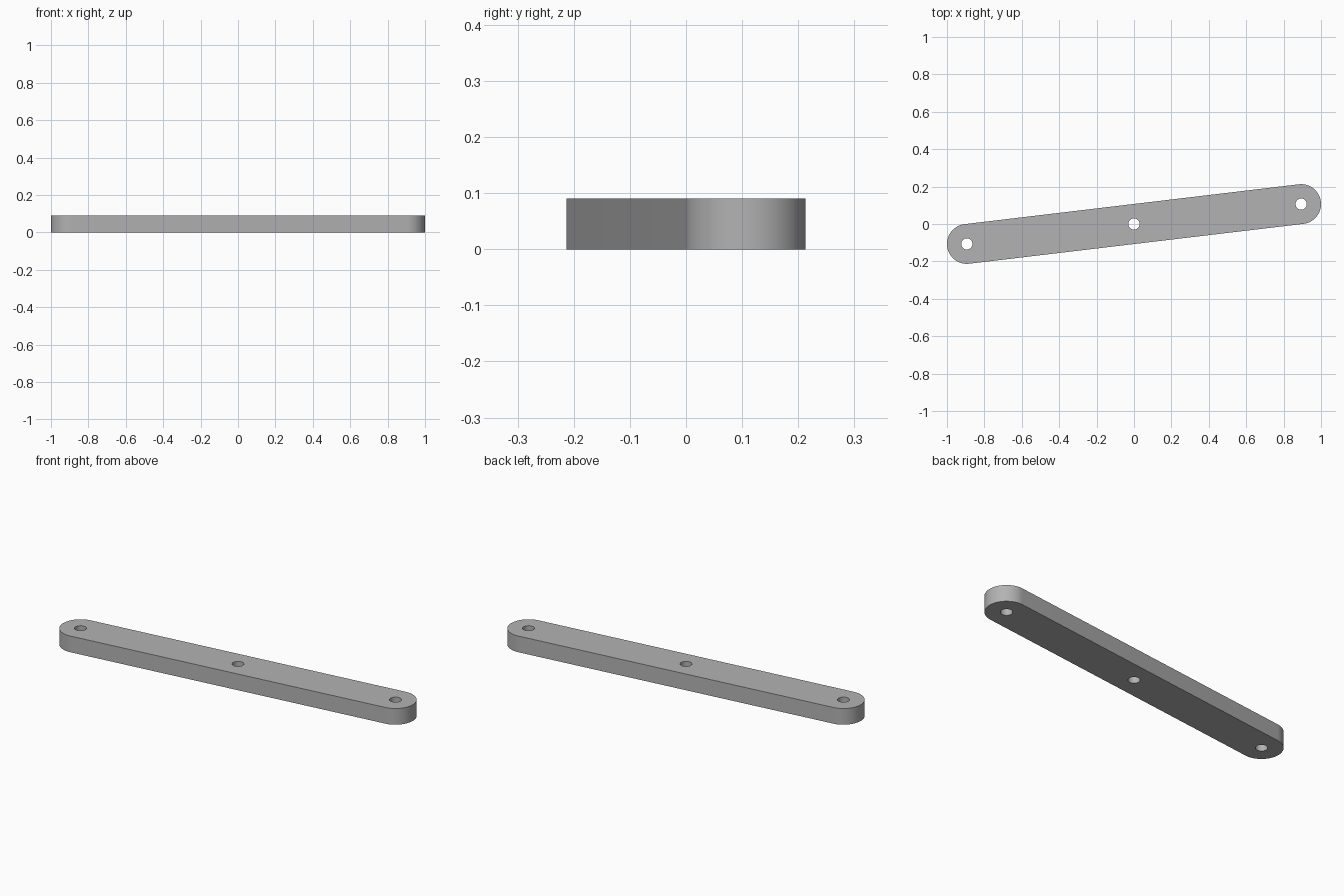
import bpy
import bmesh
from math import atan2, cos, sin, hypot, pi, radians

HEIGHT = 0.09
END_X, END_Y = 0.8935, 0.1065   # centre of the rounded left end
END_RADIUS = 0.1065
HOLE_RADIUS = 0.03
ARC_STEPS = 48

cube = bpy.data.objects.get("Cube")
if cube:
    bpy.data.objects.remove(cube, do_unlink=True)

# Plain grey metal
grey = bpy.data.materials.new("grey_metal")
grey.use_nodes = True
colour = (0.45, 0.45, 0.45, 1)
grey.diffuse_color = colour
grey.node_tree.nodes["Principled BSDF"].inputs["Base Color"].default_value = colour


def prism(name, outline, bottom, top):
    """Extrude a closed outline between two heights."""
    bm = bmesh.new()
    base = bm.faces.new([bm.verts.new((x, y, bottom)) for x, y in outline])
    side = bmesh.ops.extrude_face_region(bm, geom=[base])["geom"]
    moved = [v for v in side if isinstance(v, bmesh.types.BMVert)]
    bmesh.ops.translate(bm, verts=moved, vec=(0, 0, top - bottom))
    bmesh.ops.recalc_face_normals(bm, faces=bm.faces)
    mesh = bpy.data.meshes.new(name)
    bm.to_mesh(mesh)
    bm.free()
    mesh.materials.append(grey)
    obj = bpy.data.objects.new(name, mesh)
    bpy.context.collection.objects.link(obj)
    return obj


def arc(cx, cy, radius, start, sweep, steps):
    return [(cx + radius * cos(start + sweep * i / steps),
             cy + radius * sin(start + sweep * i / steps)) for i in range(steps + 1)]


# Flat link bar with a half-round at each end
angle = atan2(END_Y, END_X)
outline = []
for sign, turn in ((1, 0), (-1, pi)):
    outline += arc(sign * END_X, sign * END_Y, END_RADIUS,
                   angle + turn - pi / 2, pi, ARC_STEPS)
bar = prism("link_bar", outline, 0, HEIGHT)

# Pin holes at both ends and the middle
bpy.context.view_layer.objects.active = bar
for place in (-1, 0, 1):
    circle = arc(place * END_X, place * END_Y, HOLE_RADIUS, 0, 2 * pi, ARC_STEPS)[:-1]
    cutter = prism("hole_cutter", circle, -HEIGHT, 2 * HEIGHT)
    cutter.hide_render = True
    cut = bar.modifiers.new("pin_hole", "BOOLEAN")
    cut.operation = "DIFFERENCE"
    cut.solver = "EXACT"
    cut.object = cutter
    bpy.ops.object.modifier_apply(modifier=cut.name)
    bpy.data.objects.remove(cutter, do_unlink=True)

# Smooth round walls, crisp rims
bpy.ops.object.select_all(action="DESELECT")
bar.select_set(True)
bpy.ops.object.shade_smooth_by_angle(angle=radians(30))
